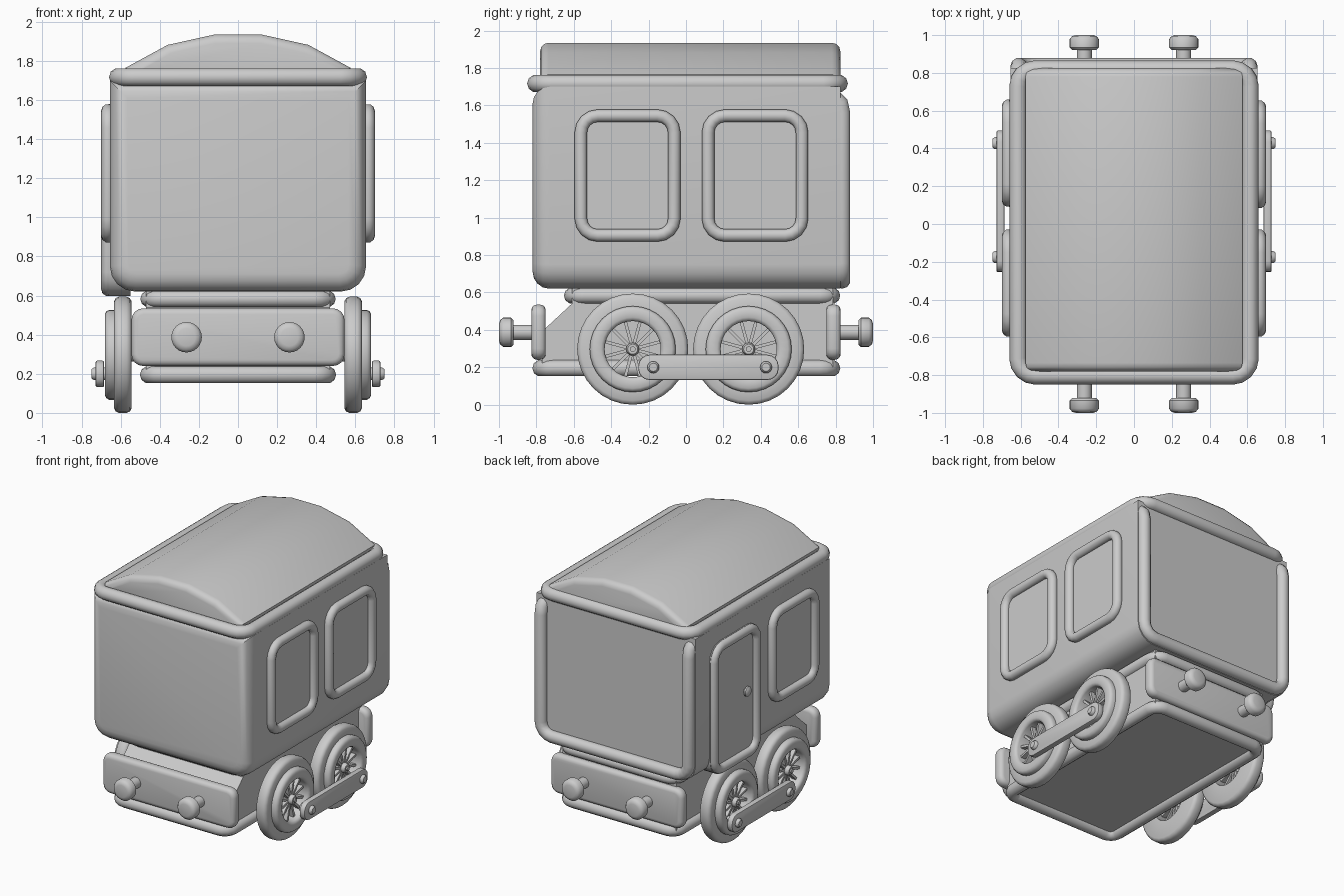
import bpy, bmesh
from math import pi, sin, cos, radians
from mathutils import Matrix, Vector

if "Cube" in bpy.data.objects:
    bpy.data.objects.remove(bpy.data.objects["Cube"])

XZ = lambda u, v, d: (u, d, v)
YZ = lambda u, v, d: (d, u, v)
XY = lambda u, v, d: (u, v, d)


def finish(name, bm):
    bmesh.ops.remove_doubles(bm, verts=bm.verts, dist=1e-5)
    bmesh.ops.recalc_face_normals(bm, faces=bm.faces)
    me = bpy.data.meshes.new(name)
    bm.to_mesh(me)
    bm.free()
    ob = bpy.data.objects.new(name, me)
    bpy.context.collection.objects.link(ob)
    return ob


def rrect(u0, u1, v0, v1, r, n=4, r_top=None):
    """Rounded rectangle outline; r_top = 0 leaves the upper corners square."""
    pts = []
    for k, (su, sv) in enumerate([(1, 1), (-1, 1), (-1, -1), (1, -1)]):
        q = r if (sv < 0 or r_top is None) else r_top
        cu = u1 - q if su > 0 else u0 + q
        cv = v1 - q if sv > 0 else v0 + q
        for i in range(n + 1 if q else 1):
            a = (k + i / n) * pi / 2
            pts.append((cu + q * cos(a), cv + q * sin(a)))
    return pts


def slab(name, outline, plane, d0, d1, bevel=0.0, both=True, segs=3):
    """Extrude an outline from d0 to d1, rounding the rim at d1 (and d0)."""
    bm = bmesh.new()
    n = len(outline)
    a = [bm.verts.new(plane(u, v, d0)) for u, v in outline]
    b = [bm.verts.new(plane(u, v, d1)) for u, v in outline]
    fa, fb = bm.faces.new(a), bm.faces.new(b)
    for i in range(n):
        j = (i + 1) % n
        bm.faces.new((a[i], a[j], b[j], b[i]))
    bmesh.ops.recalc_face_normals(bm, faces=bm.faces)
    if bevel:
        edges = list(fb.edges) + (list(fa.edges) if both else [])
        bmesh.ops.bevel(bm, geom=edges, offset=bevel, segments=segs,
                        profile=0.5, affect='EDGES', clamp_overlap=True)
    return finish(name, bm)


def tube(name, pts, radius, closed=True):
    cu = bpy.data.curves.new(name, 'CURVE')
    cu.dimensions = '3D'
    cu.bevel_depth, cu.bevel_resolution, cu.use_fill_caps = radius, 3, True
    sp = cu.splines.new('POLY')
    sp.points.add(len(pts) - 1)
    for p, co in zip(sp.points, pts):
        p.co = (*co, 1)
    sp.use_cyclic_u = closed
    tmp = bpy.data.objects.new(name + "_path", cu)
    bm = bmesh.new()
    me = tmp.to_mesh()
    bm.from_mesh(me)
    tmp.to_mesh_clear()
    bpy.data.objects.remove(tmp)
    bpy.data.curves.remove(cu)
    return finish(name, bm)


def lathe(name, profile, origin, axis, segs=24, closed=False):
    """Spin (radius, height) points around an axis through origin."""
    bm = bmesh.new()
    rot = Vector((0, 0, 1)).rotation_difference(Vector(axis)).to_matrix()
    rings = []
    for r, h in profile:
        rings.append([bm.verts.new(Vector(origin) + rot @ Vector(
            (r * cos(2 * pi * i / segs), r * sin(2 * pi * i / segs), h))) for i in range(segs)])
    pairs = list(zip(rings, rings[1:])) + ([(rings[-1], rings[0])] if closed else [])
    for p, q in pairs:
        for i in range(segs):
            j = (i + 1) % segs
            bm.faces.new((p[i], p[j], q[j], q[i]))
    return finish(name, bm)


# Cabin shell with soft front edge
slab("cabin", rrect(-0.655, 0.655, 0.62, 1.7, 0.13, r_top=0), XZ, 0.825, -0.82, 0.09, both=False, segs=4)

# Rounded U-shaped rim around the recessed back wall
t, yb = 0.045, 0.835
side = [(0.61, 0.74, 1.655), (0.61, 0.79, 1.645), (0.61, 0.825, 1.61), (0.61, yb, 1.56)]
corner = [(0.515 + 0.095 * cos(a), yb, 0.76 - 0.095 * sin(a))
          for a in [i * pi / 8 for i in range(5)]]
half = side + corner
tube("back_rim", half + [(-x, y, z) for x, y, z in reversed(half)], t, closed=False)

# Roof: rounded gutter and arched top
tube("roof_rim", [XY(u, v, 1.717) for u, v in rrect(-0.613, 0.613, -0.803, 0.819, 0.09)], 0.047)
arc = [(0.575, 1.765), (0.36, 1.882), (0.12, 1.935)]
roof = [(0.575, 1.69)] + arc + [(-x, z) for x, z in reversed(arc)] + [(-0.575, 1.69)]
slab("roof", roof, XZ, -0.78, 0.825, 0.045)

# Windows and door
def opening(name, s, y0, y1, z0, z1):
    r = 0.035
    out = rrect(y0 + r, y1 - r, z0 + r, z1 - r, 0.09)
    tube(name + "_frame", [YZ(u, v, s * 0.665) for u, v in out], r)
    slab(name + "_pane", out, YZ, s * 0.62, s * 0.662)


opening("right_front_window", 1, -0.597, -0.028, 0.87, 1.58)
opening("right_back_window", 1, 0.083, 0.655, 0.87, 1.58)
opening("left_front_window", -1, -0.597, -0.028, 0.87, 1.58)
opening("door", -1, 0.09, 0.66, 0.597, 1.58)
slab("door_body", rrect(0.09, 0.66, 0.597, 1.58, 0.12), YZ, -0.55, -0.662)
knob = [(0, 0), (0.018, 0), (0.018, 0.012), (0.036, 0.018), (0.036, 0.03), (0.022, 0.04), (0, 0.04)]
lathe("door_knob", knob, (-0.66, 0.25, 1.1), (-1, 0, 0), 16)

# Chassis with sloped front, plus upper and lower rounded rails
side_profile = [(-0.77, 0.19), (0.785, 0.19), (0.785, 0.62), (-0.61, 0.62),
                (-0.61, 0.54), (-0.75, 0.41), (-0.77, 0.39)]
slab("chassis", side_profile, YZ, -0.47, 0.47)
tube("upper_rail", [XY(u, v, 0.583) for u, v in rrect(-0.457, 0.457, -0.61, 0.782, 0.07)], 0.043)
tube("lower_rail", [XY(u, v, 0.195) for u, v in rrect(-0.457, 0.457, -0.777, 0.78, 0.07)], 0.045)

# Buffer beams and buffers at both ends
head = [(0, -0.02), (0.04, -0.02), (0.04, 0.1), (0.065, 0.1), (0.078, 0.113),
        (0.078, 0.155), (0.065, 0.172), (0.045, 0.178), (0, 0.178)]
for s, end in ((-1, "front"), (1, "back")):
    slab(end + "_beam", rrect(-0.545, 0.545, 0.24, 0.535, 0.06), XZ, s * 0.75, s * 0.827, 0.03)
    for x in (-0.263, 0.263):
        lathe(end + "_buffer", head, (x, s * 0.822, 0.387), (0, s, 0))

# Wheels with spokes, and coupling rods, on each side
ring = [(0.15, 0.545), (0.275, 0.545), (0.29, 0.553), (0.297, 0.57), (0.297, 0.61), (0.29, 0.625),
        (0.275, 0.633), (0.23, 0.635), (0.23, 0.66), (0.222, 0.673), (0.21, 0.68),
        (0.17, 0.68), (0.156, 0.673), (0.15, 0.66)]
hub = [(0, 0.46), (0.035, 0.46), (0.035, 0.655), (0.027, 0.667), (0.015, 0.667), (0.015, 0.677), (0, 0.677)]
pin = [(0, 0.65), (0.032, 0.65), (0.032, 0.738), (0.022, 0.75), (0, 0.75)]
for s, lr in ((-1, "left"), (1, "right")):
    axis = (s, 0, 0)
    for y, fb in ((-0.285, "front"), (0.335, "back")):
        c = (0, y, 0.297)
        lathe(f"{lr}_{fb}_wheel", ring, c, axis, 32, closed=True)
        lathe(f"{lr}_{fb}_hub", hub, c, axis, 16)
        bm = bmesh.new()
        for i in range(12):
            m = (Matrix.Translation((s * 0.62, y, 0.297)) @ Matrix.Rotation(i * pi / 6 + pi / 12, 4, 'X')
                 @ Matrix.Translation((0, 0, 0.095)) @ Matrix.Diagonal((0.035, 0.017, 0.13, 1)))
            bmesh.ops.create_cube(bm, size=1, matrix=m)
        finish(f"{lr}_{fb}_spokes", bm)
    slab(lr + "_rod", rrect(-0.255, 0.495, 0.132, 0.267, 0.06), YZ, s * 0.685, s * 0.728, 0.008, segs=2)
    for y in (-0.175, 0.428):
        lathe(lr + "_rod_pin", pin, (0, y, 0.2), axis, 16)

# Smooth shading with crisp edges
bpy.ops.object.select_all(action='SELECT')
bpy.context.view_layer.objects.active = bpy.context.scene.objects[0]
bpy.ops.object.shade_smooth_by_angle(angle=radians(40))
